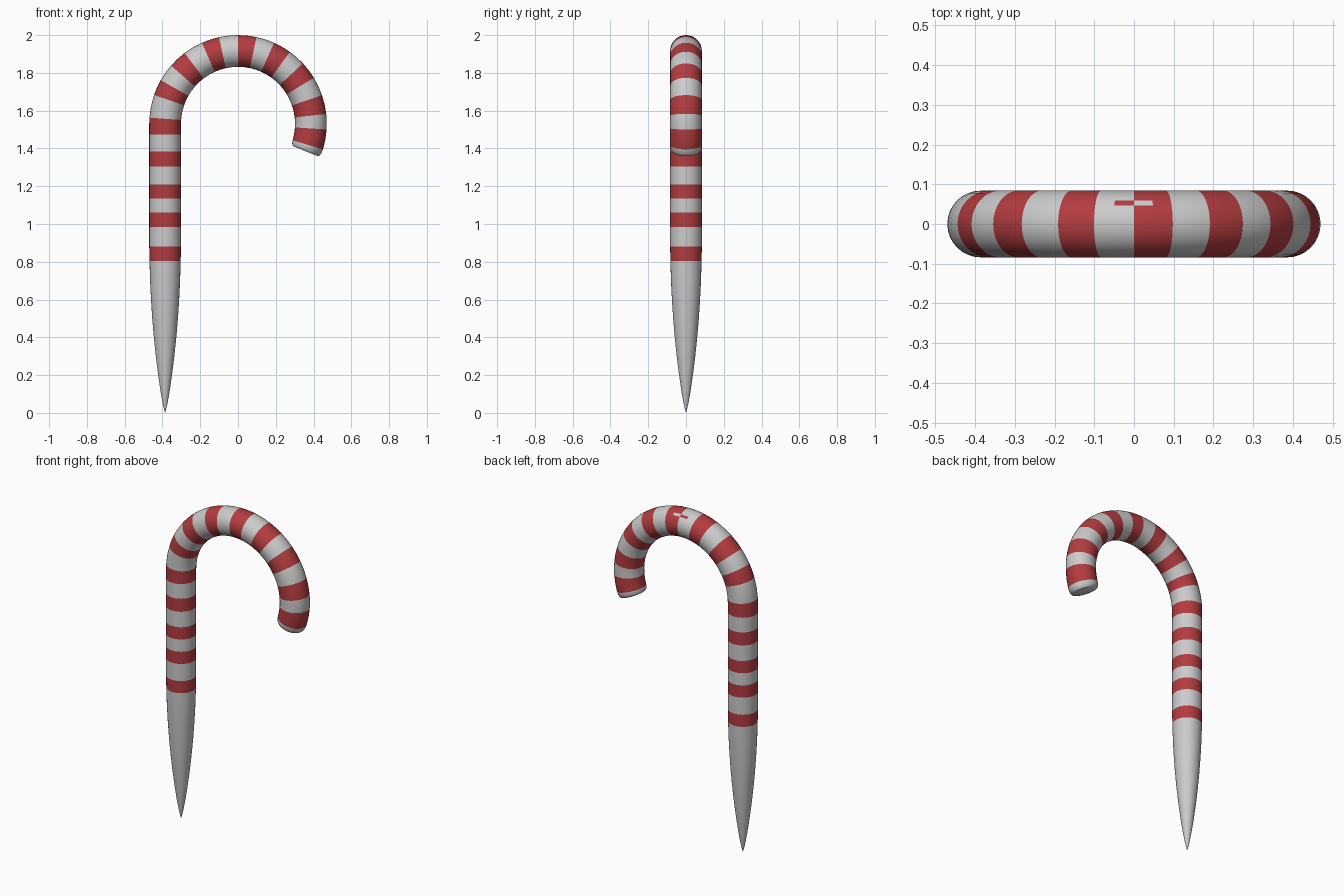
import bpy, bmesh
from math import sin, cos, pi, radians
from mathutils import Vector

if "Cube" in bpy.data.objects:
    bpy.data.objects.remove(bpy.data.objects["Cube"])

SEGS = 32        # sides of the tube
R = 0.084        # tube radius
BEND = 0.386     # radius of the hook's centre line
BEND_Z = 1.53    # height of the hook's centre


def material(name, colour):
    m = bpy.data.materials.new(name)
    m.diffuse_color = (*colour, 1)
    m.use_nodes = True
    m.node_tree.nodes["Principled BSDF"].inputs["Base Color"].default_value = m.diffuse_color
    return m


def ring(bm, centre, out, r):
    return [bm.verts.new(centre + r * (cos(a) * out + sin(a) * Vector((0, 1, 0))))
            for a in (2 * pi * i / SEGS for i in range(SEGS))]


def shaft(z, r=R):
    return Vector((-BEND, 0, z)), Vector((-1, 0, 0)), r


def hook(deg, r=R):
    out = Vector((cos(radians(deg)), 0, sin(radians(deg))))
    return Vector((0, 0, BEND_Z)) + BEND * out, out, r


# stations along the cane: (centre, outward direction, radius, is next band red)
stations = []

# tapered point
for z, r in [(0.025, .007), (0.06, .0145), (0.12, .025), (0.2, .0365), (0.3, .049),
             (0.4, .0595), (0.5, .068), (0.6, .0745), (0.7, .0795)]:
    stations.append((*shaft(z, r), False))

# straight striped shaft
red = True
for z in [0.805, 0.88, 0.985, 1.06, 1.135, 1.21, 1.305, 1.385, 1.475]:
    stations.append((*shaft(z, min(R, .0825 + (z - .805) * .02)), red))
    red = not red
stations.append((*shaft(BEND_Z), True))

# striped hook, each band split in two
edges = [176, 161, 150.5, 139, 127, 114, 102.4, 90, 78, 66, 54.3, 43, 31.3,
         18.9, 6.5, -3.6, -16.7]
red = False
for a, b in zip(edges, edges[1:]):
    stations.append((*hook(a), red))
    stations.append((*hook((a + b) / 2), red))
    red = not red

# rounded lip of the hook's end
for a, r in [(-16.7, R), (-19.5, .082), (-21.3, .077), (-22, .071)]:
    stations.append((*hook(a, r), False))

bm = bmesh.new()
rings = [ring(bm, c, o, r) for c, o, r, _ in stations]
for k in range(len(rings) - 1):
    c = (stations[k][0] + stations[k + 1][0]) / 2
    at_crown = abs(c.x) < 0.03 and c.z > 1.7
    for i in range(SEGS):
        j = (i + 1) % SEGS
        f = bm.faces.new((rings[k][i], rings[k][j], rings[k + 1][j], rings[k + 1][i]))
        # small swapped-colour patch behind the crown
        f.material_index = int(stations[k][3] != (at_crown and i == 3))

# close the point and the hook's end
tip = bm.verts.new((-BEND, 0, 0))
for i in range(SEGS):
    bm.faces.new((tip, rings[0][(i + 1) % SEGS], rings[0][i]))
bm.faces.new(rings[-1])
bmesh.ops.recalc_face_normals(bm, faces=bm.faces[:])

mesh = bpy.data.meshes.new("candy_cane")
bm.to_mesh(mesh)
bm.free()
mesh.materials.append(material("white", (0.8, 0.8, 0.8)))
mesh.materials.append(material("red", (0.45, 0.045, 0.05)))
cane = bpy.data.objects.new("candy_cane", mesh)
bpy.context.collection.objects.link(cane)
bpy.context.view_layer.objects.active = cane
cane.select_set(True)
bpy.ops.object.shade_smooth_by_angle(angle=radians(40))
